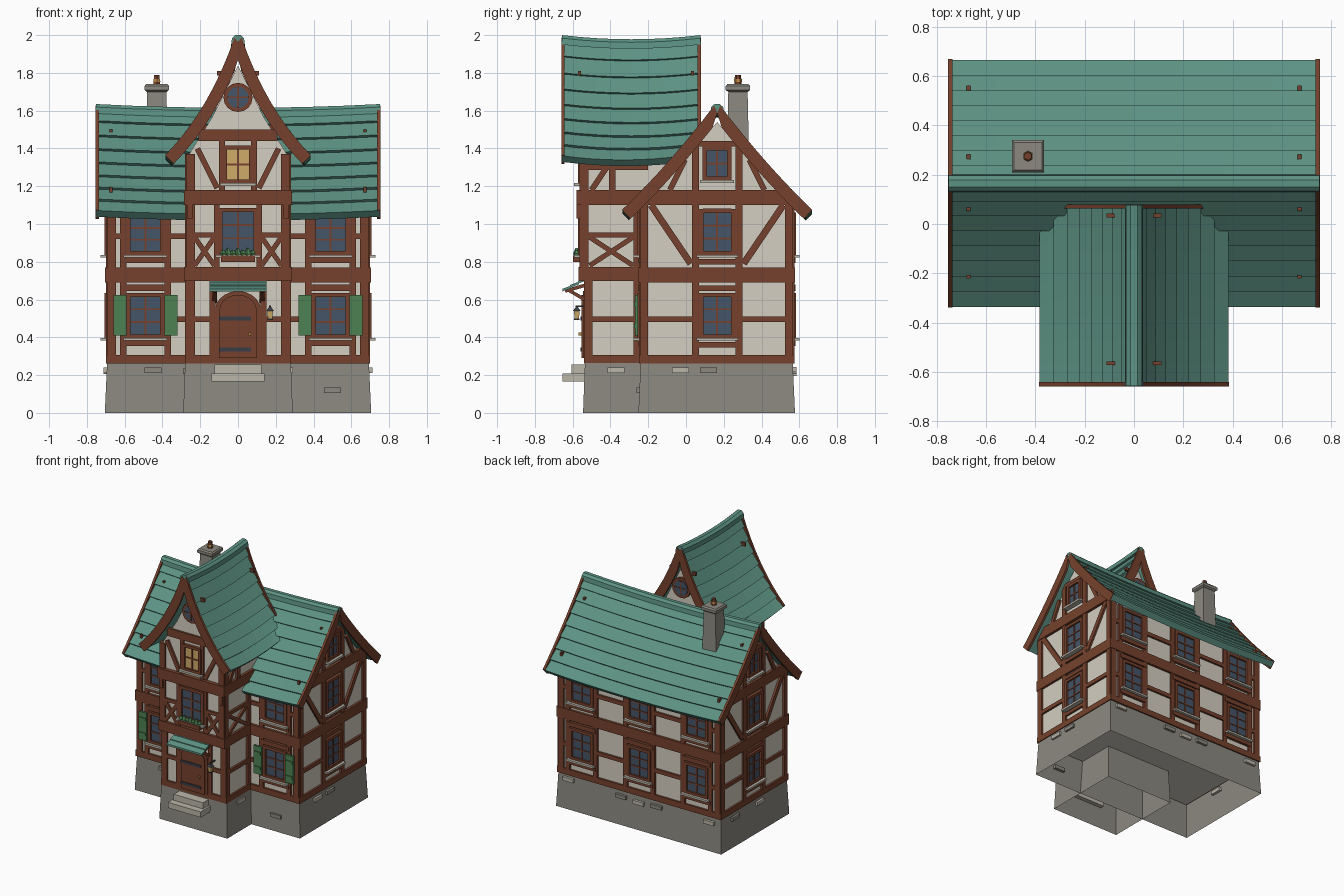
import bpy, bmesh, math
from mathutils import Vector

if "Cube" in bpy.data.objects:
    bpy.data.objects.remove(bpy.data.objects["Cube"])

COLOURS = {
    "teal_tile": (.11, .29, .23), "plaster": (.66, .62, .54), "timber": (.18, .053, .026),
    "stone": (.26, .25, .215), "glass": (.058, .09, .14), "green_paint": (.073, .22, .084),
    "lit_glass": (.63, .41, .14), "pale_stone": (.5, .47, .4), "dark_metal": (.04, .045, .06),
    "brass": (.5, .25, .06)}
MATS = {}
for mat_name, rgb in COLOURS.items():
    m = bpy.data.materials.new(mat_name)
    m.use_nodes = True
    m.diffuse_color = (*rgb, 1)
    m.node_tree.nodes["Principled BSDF"].inputs["Base Color"].default_value = (*rgb, 1)
    MATS[mat_name] = m

parts = {}


def part(name, mat):
    return parts.setdefault(name, (bmesh.new(), mat))[0]


def skin(bm, rings, caps=True):
    """Join equal rings of points into a closed tube."""
    vs = [[bm.verts.new(p) for p in r] for r in rings]
    n = len(vs[0])
    for a, b in zip(vs, vs[1:]):
        for i in range(n):
            j = (i + 1) % n
            bm.faces.new((a[i], a[j], b[j], b[i]))
    if caps:
        bm.faces.new(vs[0])
    bm.faces.new(vs[-1])


# A wall is an origin, a direction along it and an outward normal
def wall(o, u, n):
    return Vector(o), Vector(u), Vector(n)


X, Y = (1, 0, 0), (0, 1, 0)
NX, NY = (-1, 0, 0), (0, -1, 0)
FRONT, BACK = wall((0, -.235, 0), X, NY), wall((0, .56, 0), X, Y)
SIDES = [wall((.685, 0, 0), Y, X), wall((-.685, 0, 0), Y, NX)]
WING_LOW, WING_UP = wall((0, -.525, 0), X, NY), wall((0, -.55, 0), X, NY)
WING_BACK = wall((0, .04, 0), X, Y)
WING_SIDES = [wall((.265, 0, 0), Y, X), wall((-.265, 0, 0), Y, NX)]
MIDX = wall((0, 0, 0), Y, X)


def prism(bm, w, pts, d0, d1):
    o, u, n = w
    skin(bm, [[o + u * a + Vector((0, 0, b)) + n * d for a, b in pts] for d in (d0, d1)])


def rect(bm, w, u0, u1, z0, z1, d0, d1):
    prism(bm, w, [(u0, z0), (u1, z0), (u1, z1), (u0, z1)], d0, d1)


def bar(w, u0, z0, u1, z1, width=.035, out=.015):
    a, b = Vector((u0, z0)), Vector((u1, z1))
    t = (b - a).normalized() * width / 2
    s = Vector((-t.y, t.x))
    prism(part("timber_frame", "timber"), w, [a - s, b - s, b + s, a + s], -.01, out)


def window(w, u, z0, z1, hw, rows=3, mat="glass", sill=True):
    rect(part("window_panes_" + mat, mat), w, u - hw, u + hw, z0, z1, -.01, .008)
    for s in (-1, 1):
        bar(w, u + s * (hw + .01), z0 - .02, u + s * (hw + .01), z1 + .02, .024, .022)
    for z in (z0 - .01, z1 + .01):
        bar(w, u - hw, z, u + hw, z, .022, .022)
    bar(w, u, z0, u, z1, .01, .014)
    for i in range(1, rows):
        z = z0 + (z1 - z0) * i / rows
        bar(w, u - hw, z, u + hw, z, .009, .013)
    if sill:
        rect(part("window_sills", "pale_stone"), w, u - hw - .035, u + hw + .035,
             z0 - .033, z0 - .018, 0, .042)


def round_window(w, z):
    for name, mat, r, out in (("round_frame", "timber", .077, .02), ("round_pane", "glass", .057, .024)):
        ring = [(r * math.cos(a * math.pi / 8), z + r * math.sin(a * math.pi / 8)) for a in range(16)]
        prism(part(name, mat), w, ring, -.01, out)
    bar(w, 0, z - .055, 0, z + .055, .008, .028)
    bar(w, -.055, z, .055, z, .008, .028)


# Stone base, open underneath
def base(x, y0, y1, top, grow):
    bm = part("stone_base", "stone")
    skin(bm, [[(sx * (x + g), y, z) for sx, y in ((-1, y0 - g), (1, y0 - g), (1, y1 + g), (-1, y1 + g))]
              for g, z in ((grow, 0), (0, top))], caps=False)


base(.693, -.24, .565, .265, .012)
base(.28, -.535, .05, .264, .01)
for w, u, z, pale in ((FRONT, -.45, .225, 0), (FRONT, .5, .12, 0), (SIDES[0], -.03, .225, 1),
                      (SIDES[0], .12, .225, 0), (SIDES[1], .1, .225, 1), (SIDES[1], .4, .22, 0),
                      (WING_SIDES[0], -.37, .225, 1), (WING_SIDES[1], -.4, .22, 0),
                      (BACK, -.6, .22, 1), (BACK, -.15, .22, 0), (BACK, 0, .21, 1), (BACK, .15, .22, 0), (BACK, .6, .23, 1)):
    bm = part("pale_blocks", "pale_stone") if pale else part("grey_blocks", "stone")
    rect(bm, w, u - .045, u + .045, z - .014, z + .014, -.01, .026)

# Plaster bodies
body = part("plaster_walls", "plaster")
prism(body, MIDX, [(-.235, .26), (.56, .26), (.56, 1.08), (.165, 1.54), (-.235, 1.08)], -.685, .685)
rect(body, WING_LOW, -.265, .265, .26, .73, -.5, 0)
prism(body, WING_UP, [(-.265, .72), (.265, .72), (.265, 1.36), (.14, 1.56), (0, 1.84),
                      (-.14, 1.56), (-.265, 1.36)], -.59, 0)

# Long beams and corner posts of the main house
for w in (FRONT, BACK):
    bar(w, -.7, .285, .7, .285, .045)
    bar(w, -.7, .73, .7, .73, .08, .018)
    for s in (-1, 1):
        bar(w, s * .668, .27, s * .668, 1.09, .046)
for w in SIDES:
    bar(w, -.25, .285, .575, .285, .045)
    bar(w, -.25, .73, .575, .73, .08, .018)
    prism(part("timber_frame", "timber"), w, [(-.24, 1.1), (.565, 1.1), (.5, 1.18), (-.17, 1.18)], -.01, .02)
    for u in (-.22, .545):
        bar(w, u, .27, u, 1.1, .04)
    # gable wall either side of its centre line
    for s in (-1, 1):
        c = .165
        bar(w, c + s * .115, .27, c + s * .115, 1.42, .036)
        bar(w, c + s * .13, .495, c + s * .38, .495, .03)
        bar(w, c + s * .35, 1.1, c + s * .14, .79, .036)
        bar(w, c + s * .25, 1.18, c + s * .17, 1.34, .03)
    bar(w, .05, 1.425, .28, 1.425, .03)
    window(w, .165, .415, .615, .075)
    window(w, .165, .855, 1.06, .075)
    window(w, .165, 1.25, 1.39, .055, 2)
    for z in (.36, .66, .8):
        bar(w, .05, z, .28, z, .028)


# Window bays on front and back
def bay(w, u):
    for z0, z1 in ((.415, .615), (.855, 1.04)):
        window(w, u, z0, z1, .08)
        bar(w, u - .12, z0 - .047, u + .12, z0 - .047, .03, .02)
    bar(w, u - .12, .662, u + .12, .662, .034, .02)
    for s in (-1, 1):
        bar(w, u + s * .117, .3, u + s * .117, 1.08, .034)
        for z in (.495, .935):
            bar(w, u + s * .13, z, u + s * (.17 if abs(u) > 0 else .25), z, .03)
        for z in (.495, .935):
            if u * s < 0:
                bar(w, u + s * .13, z, u + s * .24, z, .03)


for u in (-.49, .49):
    bay(FRONT, u)
    bay(BACK, u)
    for s in (-1, 1):
        c = u + s * .135
        rect(part("shutters", "green_paint"), FRONT, c - .034, c + .034, .41, .625, .02, .034)
        for z in (.46, .575):
            rect(part("shutters", "green_paint"), FRONT, c - .028, c + .028, z - .01, z + .01, .03, .041)
bay(BACK, 0)

# Wing framing
for w, z0, z1 in ((WING_LOW, .27, .72), (WING_UP, .75, 1.37)):
    for s in (-1, 1):
        bar(w, s * .252, z0, s * .252, z1, .048)
bar(WING_LOW, -.28, .285, .28, .285, .045)
bar(WING_UP, -.285, .735, .285, .735, .075, .02)
bar(WING_UP, -.285, 1.14, .285, 1.14, .08, .03)
bar(WING_UP, -.21, 1.47, .21, 1.47, .06)
for s in (-1, 1):
    bar(WING_LOW, s * .135, .3, s * .135, .7, .03)
    bar(WING_LOW, s * .14, .495, s * .24, .495, .03)
    bar(WING_UP, s * .113, .77, s * .113, 1.1, .03)
    bar(WING_UP, s * .085, 1.18, s * .085, 1.45, .03)
    bar(WING_UP, s * .215, 1.4, s * .11, 1.19, .03)
    bar(WING_UP, s * .1, .942, s * .25, .942, .026)
    bar(WING_UP, s * .125, .78, s * .23, .93, .026)
    bar(WING_UP, s * .125, .93, s * .23, .78, .026)
    bar(WING_UP, s * .255, 1.03, s * .255, 1.1, .03, .03)
window(WING_UP, 0, .855, 1.065, .083)
window(WING_UP, 0, 1.235, 1.395, .06, 2, "lit_glass")
round_window(WING_UP, 1.67)
round_window(WING_BACK, 1.67)
bar(WING_BACK, -.2, 1.5, .2, 1.5, .05)
for w in WING_SIDES:
    bar(w, -.535, .285, -.23, .285, .045)
    bar(w, -.565, .735, -.23, .735, .075, .018)
    bar(w, -.58, 1.14, -.2, 1.14, .08, .02)
    bar(w, -.515, .27, -.515, .72, .04)
    bar(w, -.535, .75, -.535, 1.37, .04)
    bar(w, -.26, .27, -.26, 1.1, .036)
    bar(w, -.51, .495, -.25, .495, .03)
    bar(w, -.53, .942, -.25, .942, .026)
    bar(w, -.51, .78, -.28, .93, .026)
    bar(w, -.51, .93, -.28, .78, .026)
    bar(w, -.39, 1.18, -.39, 1.37, .036)
    bar(w, -.53, 1.3, -.2, 1.3, .03)
    bar(w, -.5, 1.18, -.42, 1.3, .03)


# Roofs: stepped tile courses along a bowed slope, sagging along the ridge
def bowed(p, t, off=0):
    a, b, c = map(Vector, p)
    pos = a * (1 - t) ** 2 + b * 2 * t * (1 - t) + c * t * t
    tan = ((b - a) * (1 - t) + (c - b) * t).normalized()
    return max(0, pos.x - tan.y * off), pos.y + tan.x * off


def loft(bm, prof, s0, s1, place, sag=0, n=8):
    rings = []
    for i in range(n + 1):
        t = i / n
        rings.append([place(s0 + (s1(d) - s0) * t, d, z - sag * 4 * t * (1 - t)) for d, z in prof])
    skin(bm, rings)


def roof(name, curve, courses, s0, s1, place, sag, back_t):
    tiles = part(name + "_tiles", "teal_tile")
    verge = part(name + "_bargeboards", "timber")
    steps = [i / courses for i in range(courses + 1)]
    top = [p for a, b in zip(steps, steps[1:]) for p in (bowed(curve, a), bowed(curve, b, .016))]
    under = [bowed(curve, t, -.03) for t in reversed(steps)]
    for s in (-1, 1):
        def side(l, d, z):
            return place(l, s * d, z)
        loft(tiles, top + under, s0, s1, side, sag)
        for start, end in ((s0 - .005, 1), (s1(0) - .013, back_t)):
            ts = [end * i / 8 for i in range(9)]
            prof = [bowed(curve, t, .02) for t in ts] + [bowed(curve, t, -.045) for t in reversed(ts)]
            loft(verge, prof, start, lambda d: start + .018, side, 0, 1)
    r = curve[0][1]
    half = [(.036, -.03), (.032, .004), (.014, .02)]
    cap = [(x, r + z) for x, z in half] + [(-x, r + z) for x, z in reversed(half)]
    loft(part(name + "_ridge_cap", "teal_tile"), cap, s0 - .002, lambda d: s1(0) + .002, place, sag)


MAIN = ((0, 1.615), (.24, 1.3), (.49, 1.06))
WING = ((0, 1.98), (.135, 1.59), (.372, 1.35))
roof("main_roof", MAIN, 8, -.75, lambda d: .75, lambda l, d, z: (l, .165 + d, z), .02, 1)
roof("wing_roof", WING, 8, -.655, lambda d: .075 - .85 * max(0, d - .28),
     lambda l, d, z: (d, l, z), .022, .8)

# Pegs sticking out of the roofs
pegs = part("roof_pegs", "timber")
for s in (-1, 1):
    for y, z in ((-.21, 1.17), (.065, 1.475), (.27, 1.475), (.55, 1.16)):
        rect(pegs, MIDX, y - .012, y + .012, z - .03, z + .025, s * .672 - .008, s * .672 + .008)
    for y in (-.565, .035):
        rect(pegs, MIDX, y - .008, y + .008, 1.785, 1.81, s * .05, s * .112)


# Chimney
def stack(name, mat, x, y, levels, sides=4):
    rings = [[(x + r * math.cos(a), y + r * math.sin(a), z)
              for a in (math.pi / sides + 2 * math.pi * i / sides for i in range(sides))] for r, z in levels]
    skin(part(name, mat), rings)


CH = (-.43, .275)
stack("chimney_shaft", "stone", *CH, [(.085, 1.3), (.072, 1.71)])
stack("chimney_cap", "stone", *CH, [(.075, 1.7), (.092, 1.71), (.092, 1.73), (.08, 1.74)])
stack("chimney_pot", "timber", *CH, [(.02, 1.735), (.016, 1.79)], 6)
stack("chimney_pot_band", "brass", *CH, [(.022, 1.752), (.02, 1.768)], 6)

# Door, steps and porch
def arch(hw, z0, spring, rise):
    return [(hw, z0)] + [(hw * math.cos(a * math.pi / 10), spring + rise * math.sin(a * math.pi / 10))
                         for a in range(11)] + [(-hw, z0)]


prism(part("door_frame", "timber"), WING_LOW, arch(.122, .29, .54, .105), -.01, .02)
prism(part("door", "timber"), WING_LOW, arch(.1, .29, .54, .085), -.01, .028)
for z in (.335, .5):
    rect(part("door_hinges", "dark_metal"), WING_LOW, -.1, .07, z - .01, z + .01, .026, .033)
rect(part("door_handle", "brass"), WING_LOW, .055, .068, .41, .425, .026, .045)
steps = part("door_steps", "pale_stone")
rect(steps, WING_LOW, -.14, .14, .165, .208, -.02, .13)
rect(steps, WING_LOW, -.125, .125, .205, .255, -.02, .08)
porch = part("porch_roof", "teal_tile")
for i in range(3):
    y, z = -.525 - .042 * i, .715 - .021 * i
    prism(porch, MIDX, [(y, z), (y - .046, z - .016), (y - .046, z - .03), (y, z - .014)], -.15, .15)
for s in (-1, 1):
    w = wall((s * .125, 0, 0), Y, X)
    bar(w, -.52, .59, -.63, .655, .018)
    bar(w, -.52, .68, -.64, .645, .018)

# Lantern and flower box
LX, LY = .17, -.578
rect(part("lantern_arm", "dark_metal"), MIDX, -.585, -.52, .56, .568, LX - .005, LX + .005)
stack("lantern_glass", "lit_glass", LX, LY, [(.016, .5), (.022, .54)])
stack("lantern_cap", "dark_metal", LX, LY, [(.028, .54), (.006, .562)])
stack("lantern_foot", "dark_metal", LX, LY, [(.02, .493), (.02, .5)])
rect(part("flower_box", "timber"), WING_UP, -.09, .09, .80, .832, 0, .048)
for i in range(7):
    stack("box_plants", "green_paint", -.078 + .026 * i, -.58, [(.012, .825), (.018, .845), (.006, .862 + .01 * (i % 2))], 5)

# Turn the collected parts into objects
for name, (bm, mat) in parts.items():
    bmesh.ops.recalc_face_normals(bm, faces=bm.faces)
    me = bpy.data.meshes.new(name)
    bm.to_mesh(me)
    bm.free()
    me.materials.append(MATS[mat])
    bpy.context.collection.objects.link(bpy.data.objects.new(name, me))
